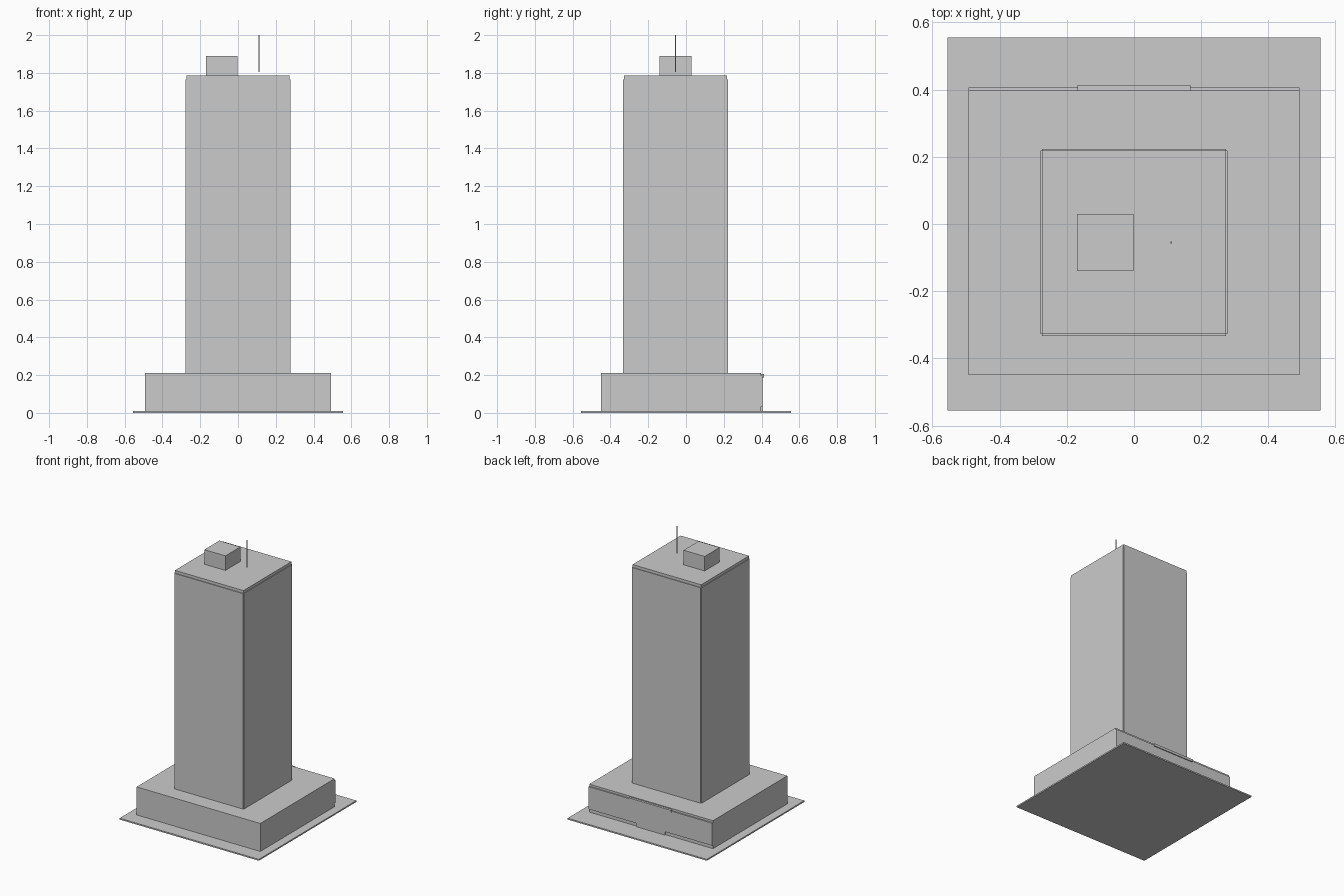
import bpy
import bmesh

cube = bpy.data.objects.get("Cube")
if cube:
    bpy.data.objects.remove(cube, do_unlink=True)

# One pale grey for the whole model
grey = bpy.data.materials.new("pale_grey")
grey.use_nodes = True
colour = (0.6, 0.6, 0.6, 1)
grey.diffuse_color = colour
grey.node_tree.nodes["Principled BSDF"].inputs["Base Color"].default_value = colour


def finish(name, bm):
    mesh = bpy.data.meshes.new(name)
    bm.to_mesh(mesh)
    bm.free()
    mesh.materials.append(grey)
    obj = bpy.data.objects.new(name, mesh)
    bpy.context.collection.objects.link(obj)
    return obj


def box(name, x, y, z):
    """Box from (low, high) pairs on each axis."""
    bm = bmesh.new()
    bmesh.ops.create_cube(bm, size=1)
    for v in bm.verts:
        v.co = [span[c > 0] for span, c in zip((x, y, z), v.co)]
    return finish(name, bm)


def sym(half, centre=0):
    return (centre - half, centre + half)


# Ground slab and podium
SLAB, PODIUM, SHOULDER, ROOF = 0.01, 0.212, 1.765, 1.785
BACK = 0.397
box("ground_slab", sym(0.555), sym(0.555), (0, SLAB))
box("podium", sym(0.493), (-0.45, BACK), (SLAB, PODIUM))

# Shopfront on the back of the podium
box("shopfront_glazing", sym(0.493), (BACK, BACK + 0.009), (0.035, 0.197))
box("entrance_door", sym(0.115), (BACK, BACK + 0.009), (SLAB, 0.035))
box("entrance_canopy", sym(0.168), (BACK, BACK + 0.016), (0.188, 0.206))

# Tower core with a facade panel on each side, leaving notched corners
CY, CORE, FACE = -0.055, 0.273, 0.278
box("tower_core", sym(CORE), sym(CORE, CY), (PODIUM, ROOF))
for side, s in (("left", 1), ("right", -1)):
    span = sorted((s * CORE, s * FACE))
    box(side + "_facade", span, sym(CORE, CY), (PODIUM, SHOULDER))
for side, s in (("back", 1), ("front", -1)):
    span = sorted((CY + s * CORE, CY + s * FACE))
    box(side + "_facade", sym(CORE), span, (PODIUM, SHOULDER))

# Rooftop plant room and mast
box("plant_room", (-0.17, -0.002), sym(0.085, CY), (ROOF, 1.89))
bm = bmesh.new()
bmesh.ops.create_cone(bm, cap_ends=True, segments=8, radius1=0.003,
                      radius2=0.003, depth=0.195)
mast = finish("roof_mast", bm)
mast.location = (0.111, CY, 1.9025)
